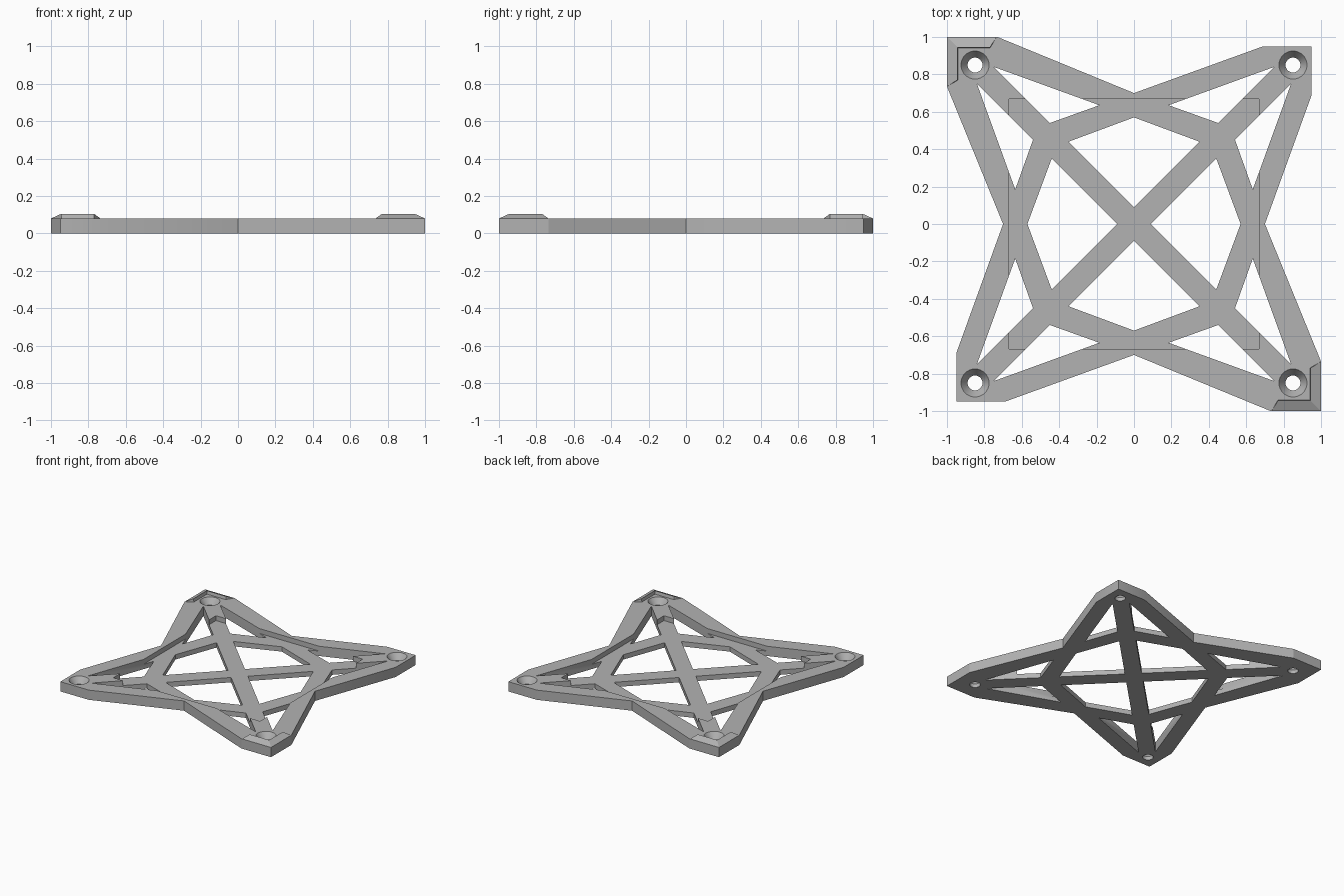
import bpy, bmesh, math

if "Cube" in bpy.data.objects:
    bpy.data.objects.remove(bpy.data.objects["Cube"])

THICK, FLOOR, LIP = 0.08, 0.04, 0.105

grey = bpy.data.materials.new("matte grey")
grey.use_nodes = True
grey.diffuse_color = (0.45, 0.45, 0.45, 1)
grey.node_tree.nodes["Principled BSDF"].inputs["Base Color"].default_value = grey.diffuse_color


def finish(name, bm):
    bmesh.ops.recalc_face_normals(bm, faces=bm.faces)
    mesh = bpy.data.meshes.new(name)
    bm.to_mesh(mesh)
    bm.free()
    mesh.materials.append(grey)
    obj = bpy.data.objects.new(name, mesh)
    bpy.context.collection.objects.link(obj)
    return obj


def prism(bm, points, low, high):
    face = bm.faces.new([bm.verts.new((x, y, low)) for x, y in points])
    top = bmesh.ops.extrude_face_region(bm, geom=[face])["geom"]
    for v in top:
        if isinstance(v, bmesh.types.BMVert):
            v.co.z = high


def cut(target, bm, name):
    cutter = finish(name, bm)
    cutter.hide_render = True
    mod = target.modifiers.new(name, "BOOLEAN")
    mod.operation, mod.solver, mod.object = "DIFFERENCE", "EXACT", cutter
    bpy.context.view_layer.objects.active = target
    bpy.ops.object.modifier_apply(modifier=name)
    bpy.data.objects.remove(cutter)


# Star-shaped plate: half outline, the other half is its half turn
half = [(0, 0.70), (0.69, 0.95), (0.95, 0.95), (0.95, 0.69),
        (0.70, 0), (1, -0.735), (1, -1), (0.73, -1)]
bm = bmesh.new()
prism(bm, half + [(-x, -y) for x, y in half], 0, THICK)
plate = finish("strut_plate", bm)

# Openings between the struts
bm = bmesh.new()
kite = [(0, 0.57), (0.35, 0.44), (0, 0.09), (-0.35, 0.44)]
sliver = [(0.75, 0.84), (0.185, 0.635), (0.45, 0.54)]
for turn in range(4):
    mirrored = [(-x, y) for x, y in sliver]
    for shape in (kite, sliver, mirrored):
        c, s = round(math.cos(turn * math.pi / 2)), round(math.sin(turn * math.pi / 2))
        prism(bm, [(c * x - s * y, s * x + c * y) for x, y in shape], -0.1, 0.2)
cut(plate, bm, "strut_openings")

# Square recess in the top
bm = bmesh.new()
r = 0.667
prism(bm, [(-r, -r), (r, -r), (r, r), (-r, r)], FLOOR, 0.2)
cut(plate, bm, "square_recess")

# Countersunk screw holes: a lathed profile at each corner
bm = bmesh.new()
profile = [(0.04, -0.1), (0.04, 0.03), (0.075, THICK), (0.075, 0.2)]
SIDES = 32
for cx in (-0.85, 0.85):
    for cy in (-0.85, 0.85):
        rings = []
        for rad, z in profile:
            rings.append([bm.verts.new((cx + rad * math.cos(math.tau * i / SIDES),
                                        cy + rad * math.sin(math.tau * i / SIDES), z))
                          for i in range(SIDES)])
        for a, b in zip(rings, rings[1:]):
            for i in range(SIDES):
                j = (i + 1) % SIDES
                bm.faces.new((a[i], a[j], b[j], b[i]))
        bm.faces.new(rings[0])
        bm.faces.new(rings[-1])
cut(plate, bm, "screw_holes")

# Raised corner lips, sloping outwards from a ridge with a steep inner wall
for name, s in (("back_right_lip", 1), ("front_left_lip", -1)):
    bm = bmesh.new()
    rows = []
    for pts, z in (([(-1, 0.735), (-1, 1), (-0.735, 1)], THICK),
                   ([(-0.945, 0.77), (-0.945, 0.945), (-0.77, 0.945)], LIP),
                   ([(-0.94, 0.77), (-0.94, 0.94), (-0.77, 0.94)], THICK)):
        rows.append([bm.verts.new((s * x, s * y, z)) for x, y in pts])
    for a, b in zip(rows, rows[1:]):
        for i in range(2):
            bm.faces.new((a[i], a[i + 1], b[i + 1], b[i]))
    for i in (0, 2):
        bm.faces.new([row[i] for row in rows])
    finish(name, bm)

# Smooth the hole walls, keep every edge crisp
bpy.ops.object.select_all(action="DESELECT")
plate.select_set(True)
bpy.context.view_layer.objects.active = plate
bpy.ops.object.shade_smooth_by_angle(angle=math.radians(20))
